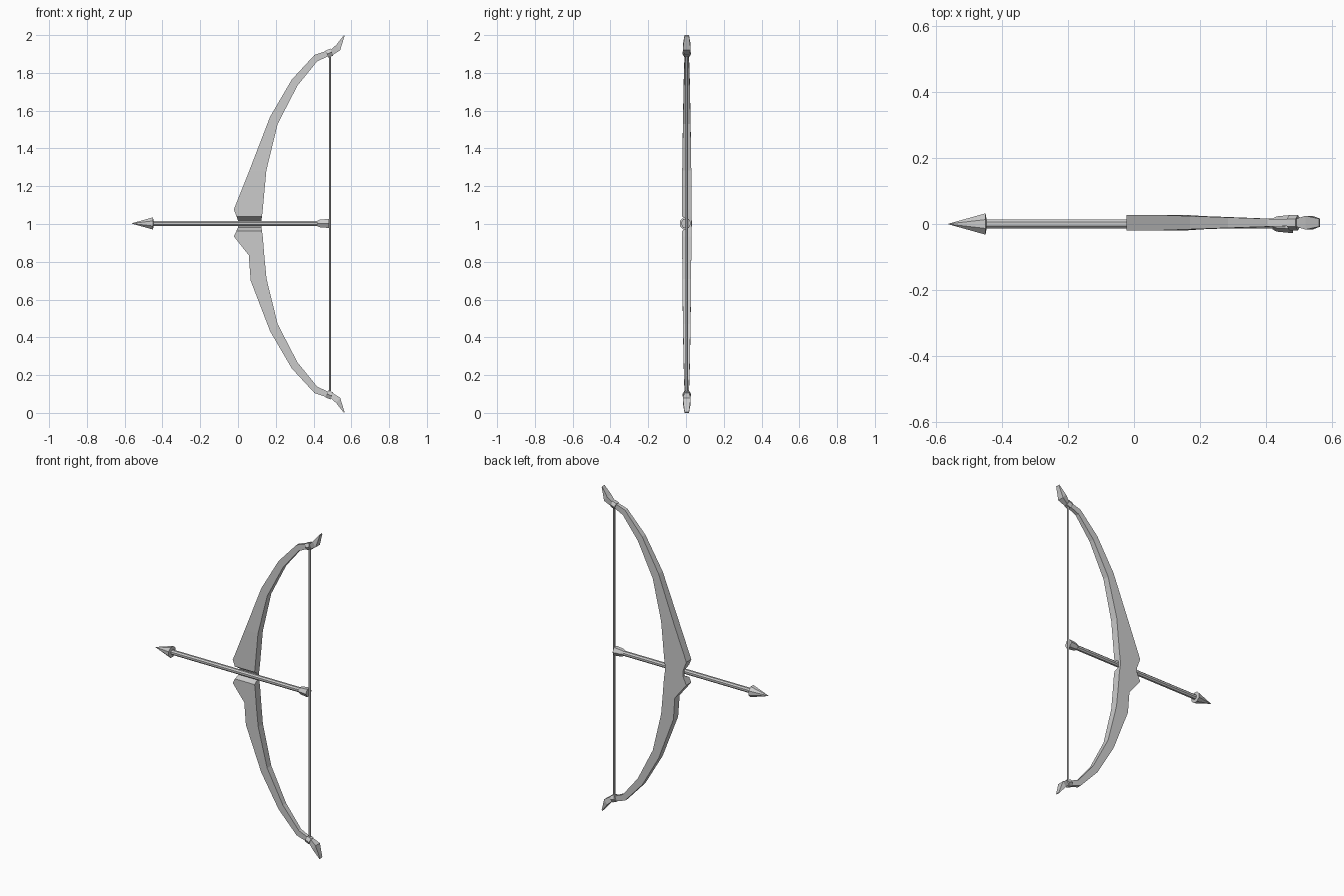
import bpy, bmesh, math
from mathutils import Vector

if "Cube" in bpy.data.objects:
    bpy.data.objects.remove(bpy.data.objects["Cube"])

MID_Z = 1.0
BOW_Y = 0.004


def make_object(name, bm):
    bmesh.ops.recalc_face_normals(bm, faces=bm.faces)
    mesh = bpy.data.meshes.new(name)
    bm.to_mesh(mesh)
    bm.free()
    obj = bpy.data.objects.new(name, mesh)
    bpy.context.collection.objects.link(obj)
    return obj


def skin(bm, rings):
    """Bridge rings of points into a capped tube."""
    loops = [[bm.verts.new(p) for p in r] for r in rings]
    n = len(loops[0])
    for a, b in zip(loops, loops[1:]):
        for i in range(n):
            j = (i + 1) % n
            bm.faces.new((a[i], a[j], b[j], b[i]))
    bm.faces.new(loops[0])
    bm.faces.new(loops[-1])


def tube(name, stations, sides):
    """Round tube through (point, radius) stations along a straight axis."""
    axis = (Vector(stations[-1][0]) - Vector(stations[0][0])).normalized()
    u = axis.cross(Vector((0, 1, 0))).normalized()
    v = axis.cross(u)
    rings = []
    for p, r in stations:
        angs = [2 * math.pi * (i + 0.5) / sides for i in range(sides)]
        rings.append([Vector(p) + r * (math.cos(a) * u + math.sin(a) * v) for a in angs])
    bm = bmesh.new()
    skin(bm, rings)
    return make_object(name, bm)


# Bow stave: stations of back edge (x, h), belly edge (x, h), half thickness
limb = [(0.17, 0.568, 0.21, 0.53, 0.020),
        (0.285, 0.765, 0.315, 0.733, 0.016),
        (0.405, 0.895, 0.42, 0.862, 0.012),
        (0.48, 0.920, 0.487, 0.892, 0.010)]
upper_grip = [(-0.008, 0.040, 0.127, 0.040, 0.024),
              (-0.022, 0.077, 0.131, 0.077, 0.024),
              (0.06, 0.283, 0.15, 0.283, 0.024)]
lower_grip = [(-0.008, 0.036, 0.127, 0.036, 0.024),
              (-0.022, 0.066, 0.131, 0.066, 0.024),
              (0.057, 0.165, 0.139, 0.165, 0.024),
              (0.067, 0.300, 0.151, 0.290, 0.023)]
rest = [(0.0, 0.018, 0.124, 0.018, 0.024)]


def section(st, sign, front=None):
    xo, ho, xi, hi, t = st
    f = BOW_Y - t if front is None else front
    b = BOW_Y + t
    zo, zi = MID_Z + sign * ho, MID_Z + sign * hi
    return [(xo, f, zo), (xi, f, zi), (xi, b, zi), (xo, b, zo)]


rings = [section(s, -1) for s in reversed(lower_grip + limb)]
rings += [section(rest[0], -1, 0.014), section(rest[0], 1, 0.014)]
rings += [section(s, 1) for s in upper_grip + limb]
bm = bmesh.new()
skin(bm, rings)
make_object("bow_stave", bm)

# Flared limb tips and the wrapped string knots, top and bottom
tip = [(0.485, 0.917, 0.492, 0.889, 0.010),
       (0.52, 0.948, 0.541, 0.920, 0.021),
       (0.561, 1.0, 0.564, 0.996, 0.012)]
for side, sign in (("upper", 1), ("lower", -1)):
    bm = bmesh.new()
    skin(bm, [section(s, sign) for s in tip])
    make_object(side + "_limb_tip", bm)
    c = Vector((0.484, BOW_Y, MID_Z + sign * 0.905))
    d = Vector((0.93, 0, sign * 0.37)) * 0.014
    tube(side + "_string_knot", [(c - d, 0.023), (c + d, 0.023)], 6)

# Bowstring
tube("bowstring", [((0.487, BOW_Y, MID_Z - 0.905), 0.0065),
                   ((0.487, BOW_Y, MID_Z + 0.905), 0.0065)], 6)

# Arrow: shaft, pointed head and flared nock
AZ = 1.003
tube("arrow_shaft", [((-0.46, 0, AZ), 0.015), ((0.44, 0, AZ), 0.015)], 8)
tube("arrow_head", [((-0.564, 0, AZ), 0.0005), ((-0.450, 0, AZ), 0.035),
                    ((-0.447, 0, AZ), 0.015)], 8)
tube("arrow_nock", [((0.420, 0, AZ), 0.016), ((0.432, 0, AZ), 0.023),
                    ((0.482, 0, AZ), 0.028)], 6)
